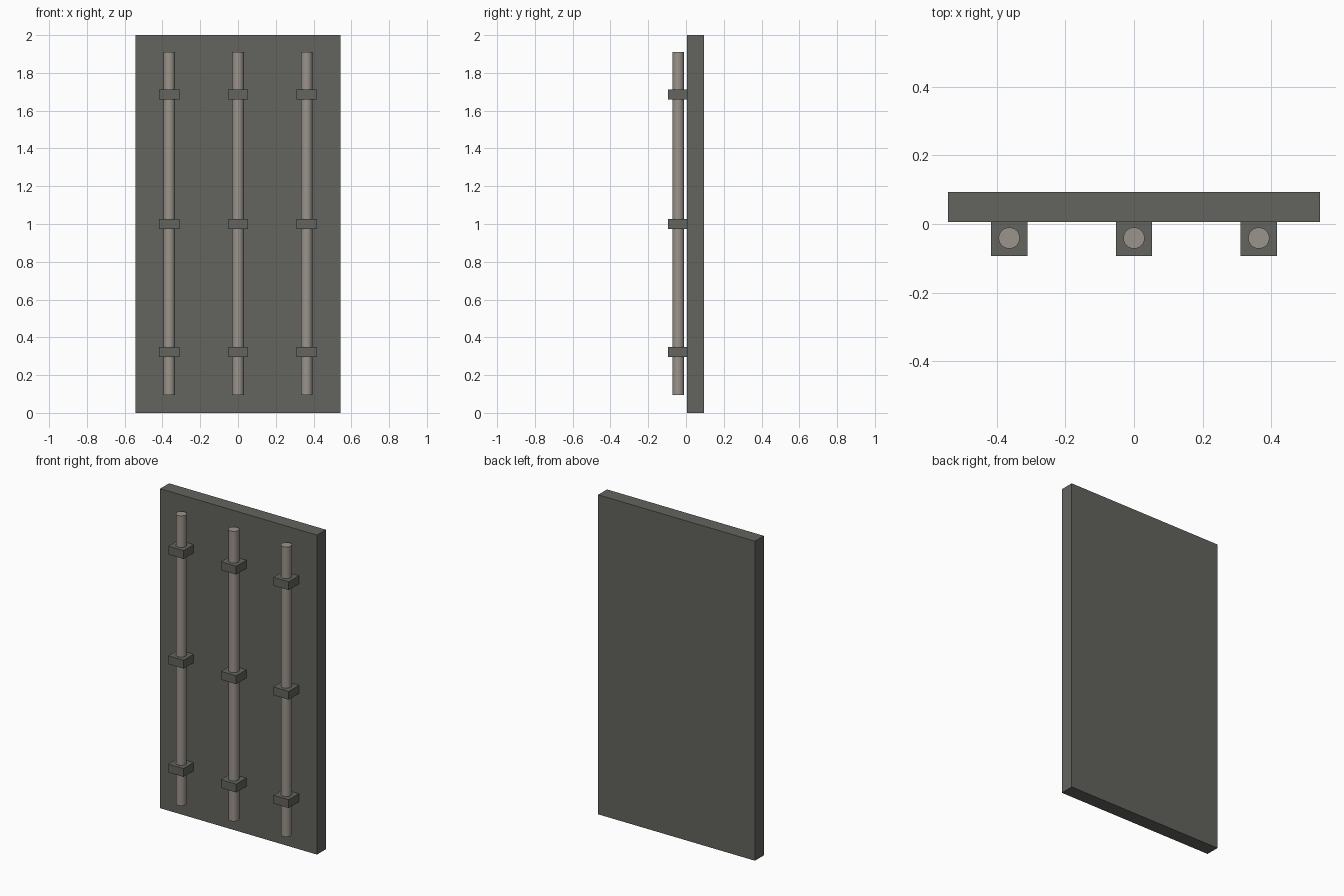
import bpy
import math

if "Cube" in bpy.data.objects:
    bpy.data.objects.remove(bpy.data.objects["Cube"], do_unlink=True)


def make_material(name, rgb):
    mat = bpy.data.materials.new(name)
    mat.use_nodes = True
    mat.diffuse_color = (*rgb, 1)
    mat.node_tree.nodes["Principled BSDF"].inputs["Base Color"].default_value = (*rgb, 1)
    return mat


dark_grey = make_material("dark_grey", (0.125, 0.125, 0.112))
warm_grey = make_material("warm_grey", (0.33, 0.295, 0.262))


def box(name, low, high, mat):
    centre = [(a + b) / 2 for a, b in zip(low, high)]
    bpy.ops.mesh.primitive_cube_add(size=1, location=centre)
    obj = bpy.context.object
    obj.name = name
    obj.scale = [b - a for a, b in zip(low, high)]
    bpy.ops.object.transform_apply(location=False, rotation=False, scale=True)
    obj.data.materials.append(mat)


def rod(name, x, y, bottom, top, radius, mat):
    bpy.ops.mesh.primitive_cylinder_add(vertices=24, radius=radius, depth=top - bottom,
                                        location=(x, y, (bottom + top) / 2))
    obj = bpy.context.object
    obj.name = name
    obj.data.materials.append(mat)
    bpy.ops.object.shade_smooth_by_angle(angle=math.radians(30))


# Backing panel
FRONT, DEPTH = 0.006, 0.094
box("back_panel", (-0.543, FRONT, 0), (0.543, DEPTH, 2), dark_grey)

# Upright rods, each held by three square clamps
HALF_W, HALF_H = 0.053, 0.026
for side, x in (("right", -0.364), ("middle", 0), ("left", 0.364)):
    rod(f"{side}_rod", x, -0.041, 0.095, 1.91, 0.031, warm_grey)
    for level, z in (("lower", 0.322), ("centre", 1.0), ("upper", 1.686)):
        box(f"{side}_{level}_clamp", (x - HALF_W, -DEPTH, z - HALF_H),
            (x + HALF_W, FRONT, z + HALF_H), dark_grey)
